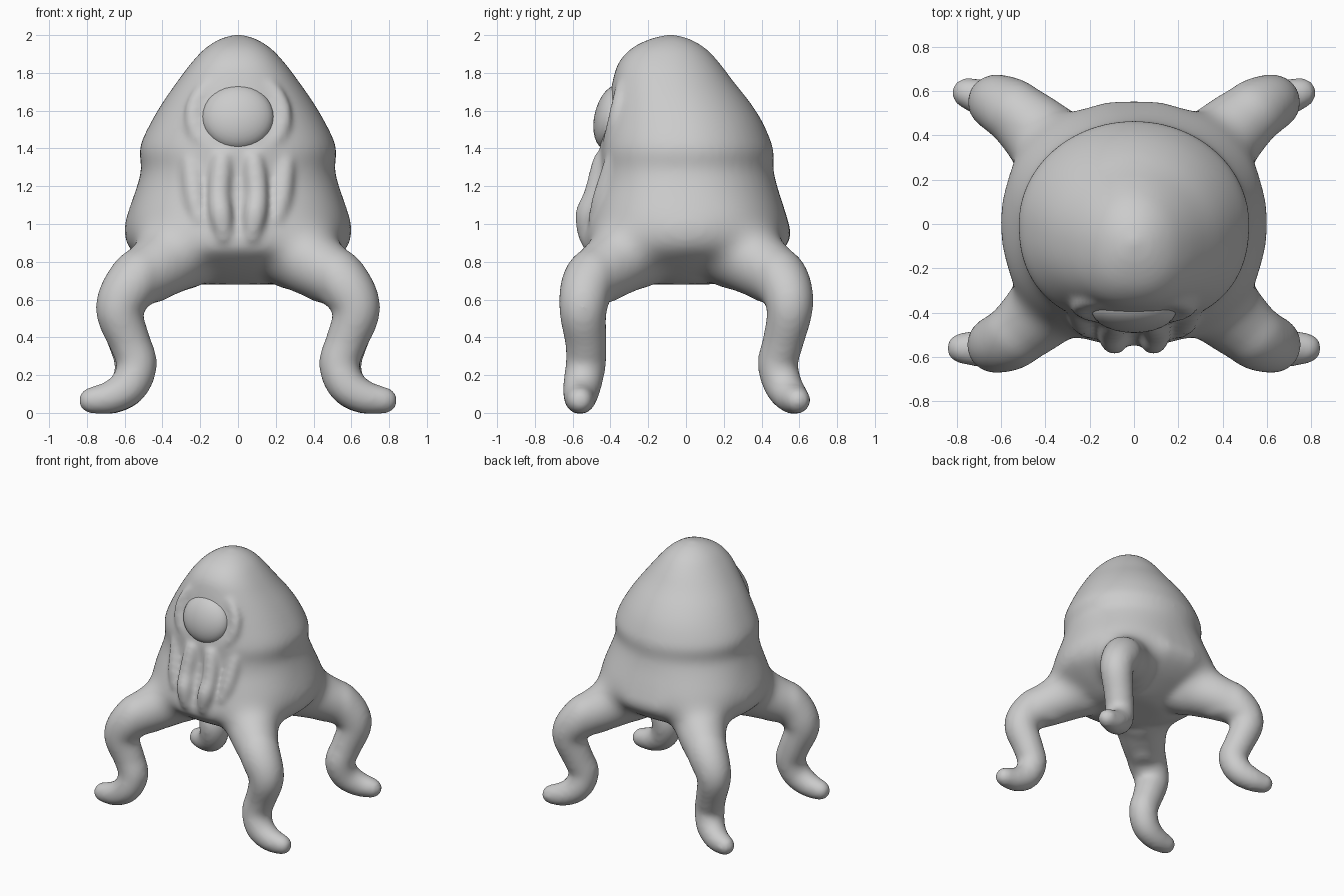
import bpy, bmesh, math
from mathutils import Vector, Matrix

if "Cube" in bpy.data.objects:
    bpy.data.objects.remove(bpy.data.objects["Cube"])

SEG = 48


def skin_rings(bm, rings):
    """Bridge a list of equal-length point rings and cap both ends."""
    loops = [[bm.verts.new(p) for p in ring] for ring in rings]
    n = len(loops[0])
    for a, b in zip(loops, loops[1:]):
        for i in range(n):
            j = (i + 1) % n
            bm.faces.new((a[i], a[j], b[j], b[i]))
    bm.faces.new(loops[0][::-1])
    bm.faces.new(loops[-1])


def spline(points, steps=6):
    """Catmull-Rom samples of (x, y, z, radius) points."""
    p = [Vector(q) for q in points]
    p = [2 * p[0] - p[1]] + p + [2 * p[-1] - p[-2]]
    out = []
    for k in range(1, len(p) - 2):
        a, b, c, d = p[k - 1:k + 3]
        for s in range(steps):
            t = s / steps
            out.append(0.5 * (2 * b + (c - a) * t + (2 * a - 5 * b + 4 * c - d) * t * t
                              + (3 * b - a - 3 * c + d) * t ** 3))
    return out + [p[-2]]


def tube(bm, points, mirror=1, n=20):
    """Tapered tube with a rounded end."""
    path = [(Vector((q[0] * mirror, q[1], q[2])), q[3]) for q in spline(points)]
    end, r = path[-1]
    t = (end - path[-2][0]).normalized()
    path += [(end + t * r * math.sin(a), r * math.cos(a)) for a in (0.4, 0.8, 1.15, 1.45)]
    tangent = (path[1][0] - path[0][0]).normalized()
    side = tangent.orthogonal().normalized()
    rings = []
    for i, (c, r) in enumerate(path):
        new = (path[min(i + 1, len(path) - 1)][0] - path[max(i - 1, 0)][0]).normalized()
        side = tangent.rotation_difference(new) @ side
        tangent = new
        up = tangent.cross(side)
        rings.append([c + r * (side * math.cos(2 * math.pi * k / n) + up * math.sin(2 * math.pi * k / n))
                      for k in range(n)])
    skin_rings(bm, rings)


def fuse(obj, voxel, iterations):
    """Merge overlapping parts into one soft skin."""
    remesh = obj.modifiers.new("fuse", 'REMESH')
    remesh.mode = 'VOXEL'
    remesh.voxel_size = voxel
    remesh.use_smooth_shade = True
    soften = obj.modifiers.new("soften", 'SMOOTH')
    soften.factor = 0.5
    soften.iterations = iterations


bm = bmesh.new()

# Domed head and belly: height, half width, front y, back y
profile = [(0.68, 0.21, -0.20, 0.14), (0.695, 0.29, -0.26, 0.20), (0.74, 0.39, -0.37, 0.31),
           (0.80, 0.49, -0.47, 0.43), (0.87, 0.575, -0.545, 0.52), (0.94, 0.60, -0.545, 0.555),
           (1.00, 0.60, -0.53, 0.545), (1.10, 0.57, -0.50, 0.515), (1.20, 0.535, -0.47, 0.483),
           (1.29, 0.513, -0.46, 0.463), (1.38, 0.522, -0.46, 0.465), (1.45, 0.505, -0.45, 0.445),
           (1.55, 0.455, -0.43, 0.40), (1.65, 0.395, -0.41, 0.335), (1.75, 0.325, -0.39, 0.255),
           (1.85, 0.25, -0.36, 0.18), (1.93, 0.175, -0.29, 0.105), (1.98, 0.095, -0.19, 0.02),
           (2.003, 0.02, -0.10, -0.06)]
rings = []
for z, w, f, b in spline(profile, 3):
    ring = []
    low = min(1, max(0, (1.32 - z) / 0.3))       # skirt squares off toward the legs
    for k in range(SEG):
        a = 2 * math.pi * k / SEG
        c, s = math.cos(a), math.sin(a)
        e = 0.86 - 0.04 * low if s < 0 else 1.0 - 0.16 * low
        c, s = math.copysign(abs(c) ** e, c), math.copysign(abs(s) ** e, s)
        ring.append((w * c, (f + b) / 2 + (b - f) / 2 * s, z))
    rings.append(ring)
skin_rings(bm, rings)

# Legs, mirrored left and right
front_leg = [(0.24, -0.22, 0.885, 0.21), (0.42, -0.40, 0.775, 0.182), (0.55, -0.51, 0.69, 0.15),
             (0.628, -0.545, 0.55, 0.128), (0.575, -0.53, 0.38, 0.112), (0.535, -0.53, 0.26, 0.108),
             (0.575, -0.55, 0.145, 0.103), (0.67, -0.56, 0.084, 0.09), (0.775, -0.56, 0.066, 0.073)]
back_leg = [(0.24, 0.20, 0.885, 0.21), (0.42, 0.40, 0.775, 0.182), (0.55, 0.51, 0.69, 0.15),
            (0.628, 0.55, 0.56, 0.125), (0.58, 0.515, 0.38, 0.11), (0.545, 0.485, 0.26, 0.108),
            (0.575, 0.515, 0.145, 0.103), (0.66, 0.56, 0.084, 0.09), (0.752, 0.59, 0.066, 0.073)]
for side in (1, -1):
    tube(bm, front_leg, side)
    tube(bm, back_leg, side)
bmesh.ops.recalc_face_normals(bm, faces=bm.faces[:])
mesh = bpy.data.meshes.new("creature_body")
bm.to_mesh(mesh)
bm.free()
body = bpy.data.objects.new("creature_body", mesh)
bpy.context.collection.objects.link(body)
fuse(body, 0.018, 3)

# Blend the shoulders into the belly, with a shrinking region for a soft falloff
bm = bmesh.new()
bm.from_object(body, bpy.context.evaluated_depsgraph_get())
body.modifiers.clear()
for step in range(10):
    shoulders = [v for v in bm.verts if 0.60 < v.co.z < 1.18 - 0.016 * step
                 and 0.36 < math.hypot(v.co.x, v.co.y) < 0.80 - 0.006 * step
                 and abs(v.co.x) > 0.12 + 0.01 * step and abs(v.co.y) > 0.02 * step]
    for _ in range(5):
        bmesh.ops.smooth_vert(bm, verts=shoulders, factor=0.5, use_axis_x=True, use_axis_y=True, use_axis_z=True)

# Mouth feelers
inner_feeler = [(0.08, -0.43, 1.36, 0.055), (0.09, -0.45, 1.28, 0.06), (0.10, -0.485, 1.15, 0.06),
                (0.09, -0.525, 1.05, 0.062), (0.075, -0.525, 0.94, 0.05)]
outer_feeler = [(0.25, -0.375, 1.34, 0.055), (0.24, -0.40, 1.25, 0.06), (0.225, -0.44, 1.12, 0.06),
                (0.20, -0.475, 1.02, 0.045)]
for side in (1, -1):
    tube(bm, inner_feeler, side)
    tube(bm, outer_feeler, side)

# Raised rim around the eye
tilt = Matrix.Rotation(math.radians(77), 4, 'X')
place = Matrix.Translation((0, -0.375, 1.57)) @ tilt
rim = []
for i in range(SEG):
    a = 2 * math.pi * i / SEG
    row = []
    for k in range(12):
        t = 2 * math.pi * k / 12
        r = 0.235 + 0.05 * math.cos(t)
        row.append(bm.verts.new(place @ Vector((r * math.cos(a), 0.92 * r * math.sin(a), 0.036 * math.sin(t)))))
    rim.append(row)
for i in range(SEG):
    a, b = rim[i], rim[(i + 1) % SEG]
    for k in range(12):
        j = (k + 1) % 12
        bm.faces.new((a[k], b[k], b[j], a[j]))

bmesh.ops.recalc_face_normals(bm, faces=bm.faces[:])
bm.to_mesh(mesh)
bm.free()
fuse(body, 0.016, 12)

# Single large eye
bpy.ops.mesh.primitive_uv_sphere_add(segments=32, ring_count=16, radius=1, location=(0, -0.39, 1.565),
                                     rotation=(math.radians(77), 0, 0), scale=(0.19, 0.175, 0.095))
eye = bpy.context.object
eye.name = "eye"
bpy.ops.object.shade_smooth()
